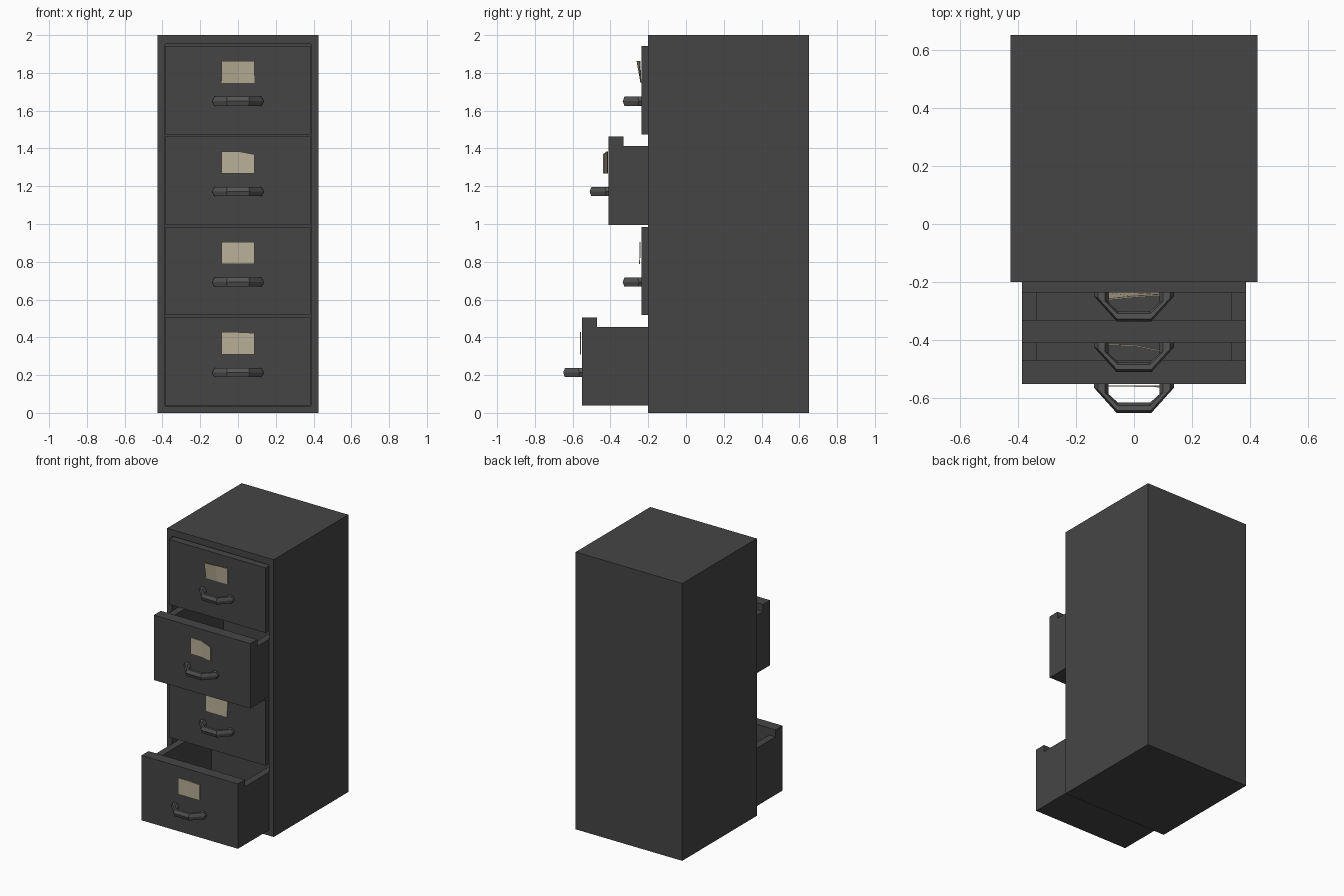
import bpy, bmesh

if "Cube" in bpy.data.objects:
    bpy.data.objects.remove(bpy.data.objects["Cube"])


def material(name, rgb):
    m = bpy.data.materials.new(name)
    m.diffuse_color = (*rgb, 1)
    m.use_nodes = True
    m.node_tree.nodes["Principled BSDF"].inputs["Base Color"].default_value = m.diffuse_color
    return m


STEEL = material("dark_steel", (0.06, 0.06, 0.06))
HANDLE = material("handle_grey", (0.09, 0.09, 0.09))
PAPER = material("card_paper", (0.48, 0.43, 0.31))


def make_object(name, verts, faces, mat):
    me = bpy.data.meshes.new(name)
    me.from_pydata(verts, [], faces)
    bm = bmesh.new()
    bm.from_mesh(me)
    bmesh.ops.recalc_face_normals(bm, faces=bm.faces)
    bm.to_mesh(me)
    bm.free()
    me.materials.append(mat)
    ob = bpy.data.objects.new(name, me)
    bpy.context.collection.objects.link(ob)
    return ob


def prism(name, profile, half_width, mat):
    """Extrude a (y, z) profile across x."""
    n = len(profile)
    verts = [(s * half_width, y, z) for s in (-1, 1) for y, z in profile]
    faces = [tuple(range(n)), tuple(range(n, 2 * n))]
    faces += [(i, (i + 1) % n, n + (i + 1) % n, n + i) for i in range(n)]
    return make_object(name, verts, faces, mat)


def rect(y0, y1, z0, z1):
    return [(y0, z0), (y1, z0), (y1, z1), (y0, z1)]


def hollow(ob, profile, half_width):
    """Cut a box-shaped cavity and bake the result."""
    cutter = prism("cavity_cutter", profile, half_width, STEEL)
    cutter.hide_render = True
    mod = ob.modifiers.new("cavity", 'BOOLEAN')
    mod.operation = 'DIFFERENCE'
    mod.solver = 'EXACT'
    mod.object = cutter
    bpy.context.view_layer.update()
    dg = bpy.context.evaluated_depsgraph_get()
    me = bpy.data.meshes.new_from_object(ob.evaluated_get(dg))
    ob.modifiers.clear()
    ob.data = me
    bpy.data.objects.remove(cutter)


# Cabinet shell, open at the front
cabinet = prism("cabinet_shell", rect(-0.2, 0.65, 0, 2), 0.425, STEEL)
hollow(cabinet, rect(-0.4, 0.61, 0.037, 1.953), 0.387)


# Drawer: tall front panel and a lower open tray behind it
def drawer(name, y, z):
    back, lip, top = y + 0.775, y + 0.08, z + 0.468
    side = top - 0.05
    ob = prism(name, [(y, z), (back, z), (back, side), (lip, side), (lip, top), (y, top)],
               0.385, STEEL)
    hollow(ob, rect(lip, back - 0.05, z + 0.05, top + 0.1), 0.335)


# Handle: six-sided bar bent around five straight runs
def handle(name, y, z):
    # outer x, outer depth, inner x, inner depth
    half = [(0.137, -0.005, 0.087, -0.005), (0.137, 0.014, 0.087, 0.036),
            (0.06, 0.1, 0.055, 0.065)]
    stations = [(-a, b, -c, d) for a, b, c, d in half] + half[::-1]
    section = [(0, 0), (0.25, 1), (0.75, 1), (1, 0), (0.75, -1), (0.25, -1)]
    verts = []
    for ox, od, ix, idp in stations:
        for t, h in section:
            verts.append((ox + (ix - ox) * t, y - od - (idp - od) * t, z + h * 0.024))
    n = len(section)
    faces = [tuple(range(n)), tuple(range(len(verts) - n, len(verts)))]
    for s in range(len(stations) - 1):
        for i in range(n):
            j = (i + 1) % n
            faces.append((s * n + i, s * n + j, s * n + n + j, s * n + n + i))
    make_object(name, verts, faces, HANDLE)


# Paper card: two panels, slightly curled; reaching back to the drawer front
def label(name, y, z, top, bottom, drop):
    xs, k = (-0.087, 0, 0.087), 0.005
    verts = []
    for back in (0, k):
        for row, h in ((bottom, -0.059), (top, 0.059)):
            for i, x in enumerate(xs):
                dz = drop if (i == 2 and h > 0) else 0
                verts.append((x, y - row[i] + back, z + h - dz))
    faces = [(0, 1, 4, 3), (1, 2, 5, 4), (6, 7, 10, 9), (7, 8, 11, 10)]
    loop = [0, 1, 2, 5, 4, 3]
    faces += [(a, b, b + 6, a + 6) for a, b in zip(loop, loop[1:] + loop[:1])]
    make_object(name, verts, faces, PAPER)


# Four drawers, bottom to top: front y, card curl (top, bottom), corner drop
rows = [
    (-0.55, (0.010, 0.010, 0.012), (0.010, 0.010, 0.010), 0.004),
    (-0.235, (0.010, 0.010, 0.010), (0.013, 0.013, 0.013), 0),
    (-0.41, (0.008, 0.010, 0.029), (0.008, 0.010, 0.029), 0.016),
    (-0.235, (0.027, 0.018, 0.012), (0.006, 0.006, 0.006), 0),
]
for i, (y, top, bottom, drop) in enumerate(rows):
    z = 0.038 + i * 0.479
    drawer(f"drawer_{i + 1}", y, z)
    handle(f"handle_{i + 1}", y, z + 0.175)
    label(f"label_card_{i + 1}", y, z + 0.33, top, bottom, drop)
